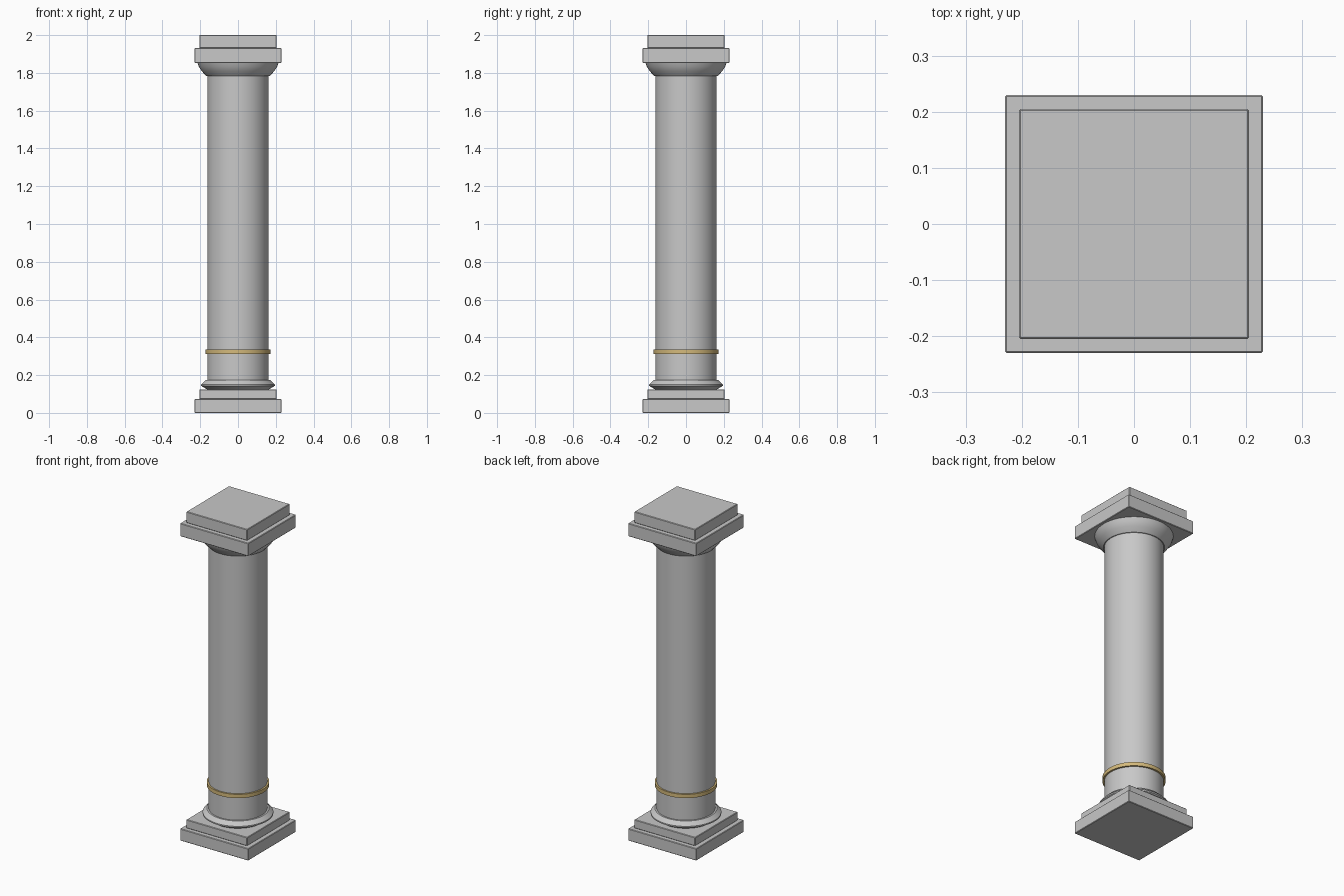
import bpy, math

if "Cube" in bpy.data.objects:
    bpy.data.objects.remove(bpy.data.objects["Cube"])

def material(name, rgb):
    m = bpy.data.materials.new(name)
    m.diffuse_color = (*rgb, 1)
    m.use_nodes = True
    m.node_tree.nodes["Principled BSDF"].inputs["Base Color"].default_value = m.diffuse_color
    return m

stone = material("grey stone", (0.58, 0.58, 0.58))
gold = material("pale gold", (0.66, 0.49, 0.20))

def slab(name, half, z0, z1):
    # square block with a tiny edge bevel
    bpy.ops.mesh.primitive_cube_add(size=1, location=(0, 0, (z0 + z1) / 2))
    o = bpy.context.object
    o.name = name
    o.scale = (2 * half, 2 * half, z1 - z0)
    bpy.ops.object.transform_apply(location=False, rotation=False, scale=True)
    b = o.modifiers.new("edge", 'BEVEL')
    b.width, b.segments = 0.003, 1
    o.data.materials.append(stone)

def lathe(name, profile, mat, closed=False, n=64):
    # revolve (radius, z) points around the z axis
    k = len(profile)
    verts = [(r * math.cos(2 * math.pi * i / n), r * math.sin(2 * math.pi * i / n), z)
             for i in range(n) for r, z in profile]
    faces = []
    for i in range(n):
        a, b = i * k, (i + 1) % n * k
        for j in range(k if closed else k - 1):
            q = (j + 1) % k
            faces.append((a + j, b + j, b + q, a + q))
    if not closed:
        faces.append([i * k for i in reversed(range(n))])
        faces.append([i * k + k - 1 for i in range(n)])
    me = bpy.data.meshes.new(name)
    me.from_pydata(verts, [], faces)
    me.materials.append(mat)
    o = bpy.data.objects.new(name, me)
    bpy.context.collection.objects.link(o)
    bpy.context.view_layer.objects.active = o
    bpy.ops.object.select_all(action='DESELECT')
    o.select_set(True)
    bpy.ops.object.shade_smooth_by_angle(angle=math.radians(30))

# stepped square base
slab("plinth", 0.23, 0.0, 0.073)
slab("base_step", 0.205, 0.073, 0.125)

# moulding, shaft, band and flared capital
lathe("base_moulding", [(0.165, 0.125), (0.195, 0.143), (0.195, 0.151), (0.172, 0.173)], stone)
lathe("shaft", [(0.162, 0.12), (0.162, 1.79)], stone)
lathe("gold_band", [(0.158, 0.312), (0.172, 0.312), (0.172, 0.335), (0.158, 0.335)], gold, closed=True)
lathe("capital_flare", [(0.167, 1.783), (0.191, 1.808), (0.207, 1.832), (0.215, 1.855)], stone)

# stepped square top
slab("abacus", 0.23, 1.853, 1.932)
slab("top_slab", 0.205, 1.932, 2.0)
